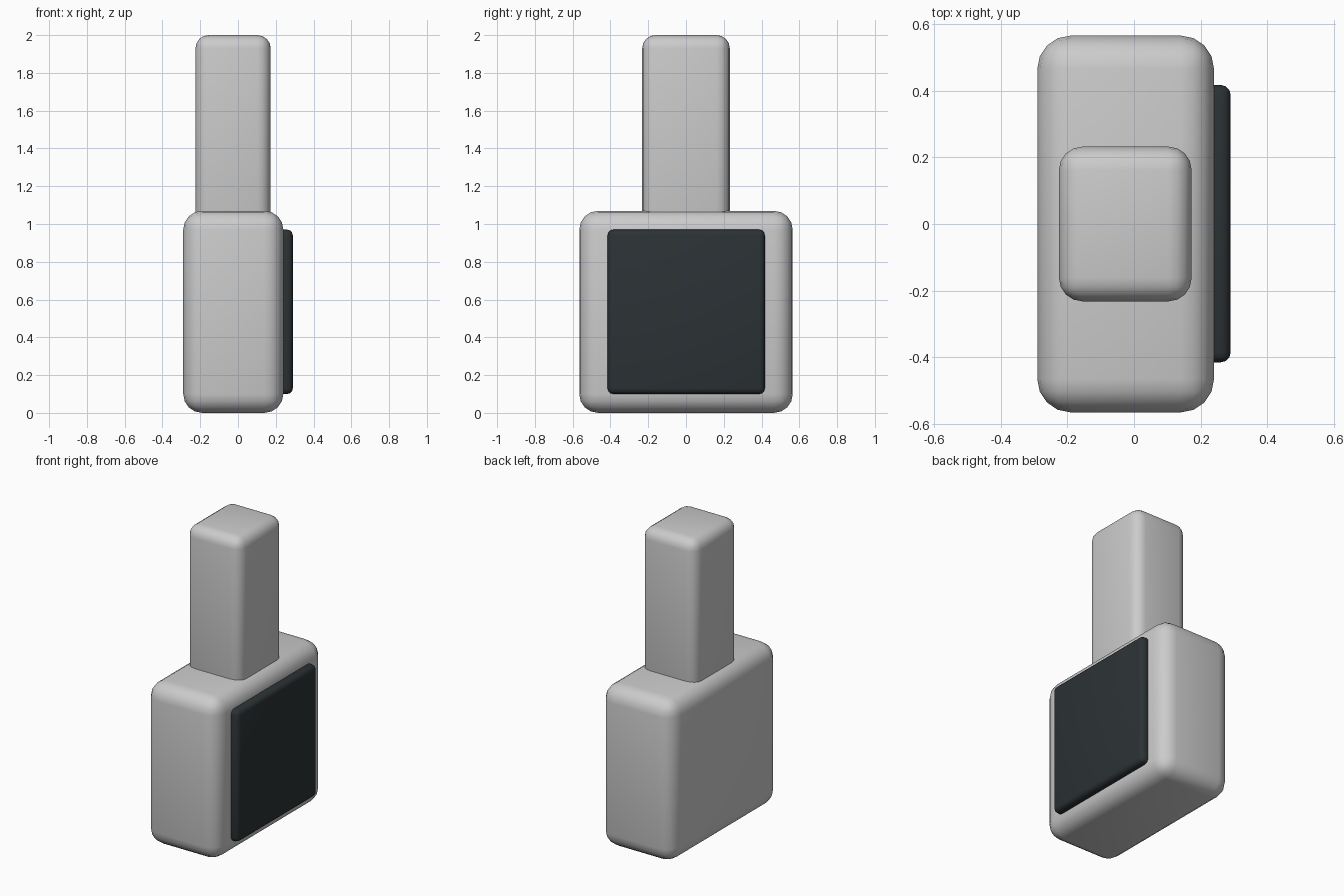
import bpy
import math

if "Cube" in bpy.data.objects:
    bpy.data.objects.remove(bpy.data.objects["Cube"])


def rounded_box(name, lo, hi, radius, segments=4, material=None):
    bpy.ops.mesh.primitive_cube_add(size=1)
    obj = bpy.context.object
    obj.name = name
    for v in obj.data.vertices:
        v.co = [lo[i] + (v.co[i] + 0.5) * (hi[i] - lo[i]) for i in range(3)]
    bevel = obj.modifiers.new("rounding", "BEVEL")
    bevel.width = radius
    bevel.segments = segments
    bpy.ops.object.modifier_apply(modifier=bevel.name)
    bpy.ops.object.shade_smooth_by_angle(angle=math.radians(40))
    if material:
        obj.data.materials.append(material)
    return obj


dark = bpy.data.materials.new("dark_panel")
dark.diffuse_color = (0.025, 0.032, 0.035, 1)
dark.use_nodes = True
dark.node_tree.nodes["Principled BSDF"].inputs["Base Color"].default_value = dark.diffuse_color

# Wide lower body
rounded_box("body", (-0.29, -0.565, 0.0), (0.24, 0.565, 1.07), 0.1)

# Upright column, sunk into the top of the body
rounded_box("column", (-0.225, -0.232, 0.95), (0.173, 0.232, 2.0), 0.07)

# Dark raised panel on the right side
rounded_box("side_panel", (0.19, -0.415, 0.1), (0.29, 0.417, 0.97), 0.03,
            segments=3, material=dark)
